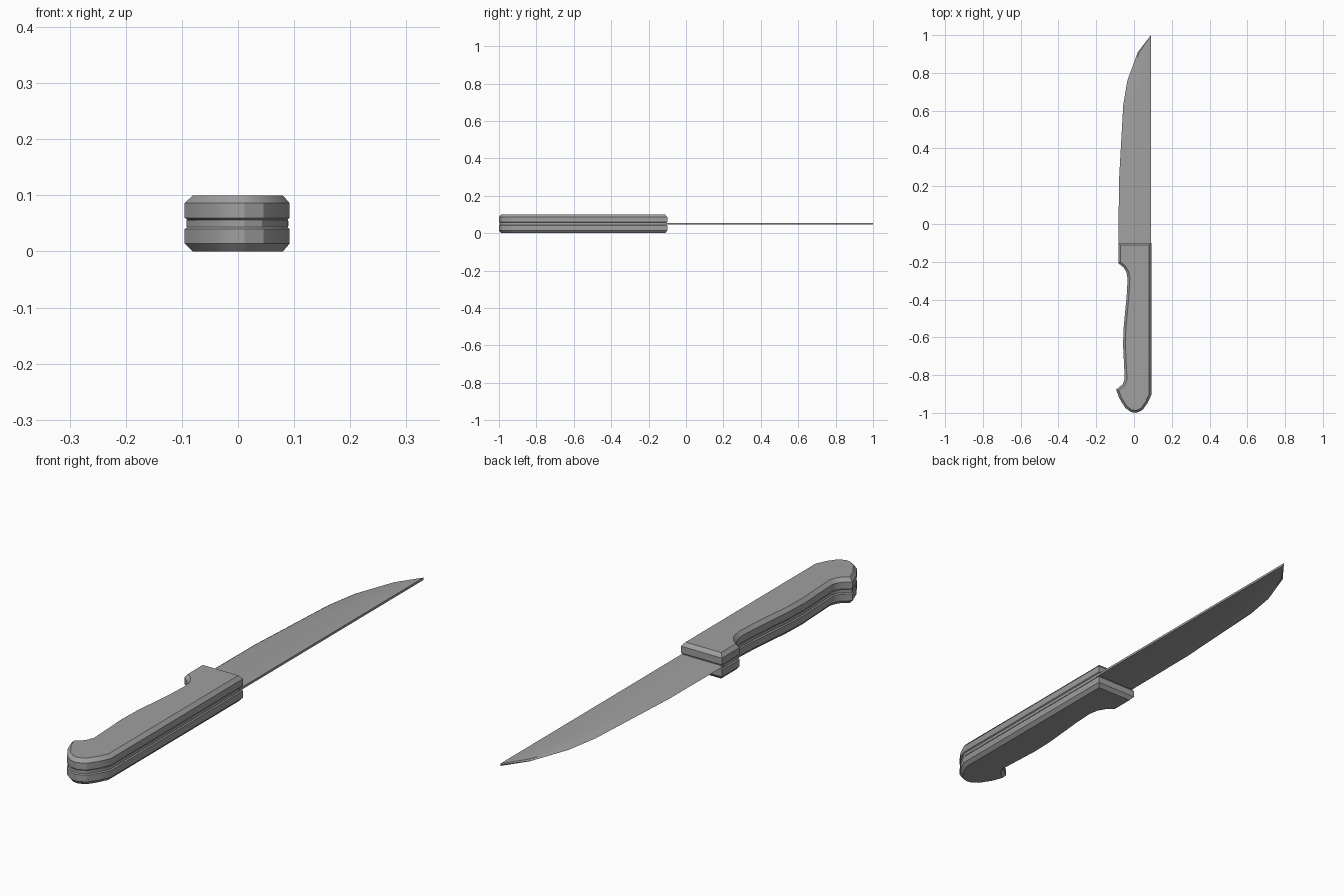
import bpy
import bmesh
import math
from mathutils import Vector

cube = bpy.data.objects.get("Cube")
if cube:
    bpy.data.objects.remove(cube, do_unlink=True)

grey = bpy.data.materials.new("mid grey")
grey.use_nodes = True
colour = (0.35, 0.35, 0.35, 1)
grey.diffuse_color = colour
grey.node_tree.nodes["Principled BSDF"].inputs["Base Color"].default_value = colour


def inset(outline, distance):
    """Shrink a counter-clockwise outline with mitred corners."""
    result = []
    for i, point in enumerate(outline):
        p = Vector(point)
        a = (p - Vector(outline[i - 1])).normalized()
        b = (Vector(outline[(i + 1) % len(outline)]) - p).normalized()
        na, nb = Vector((-a.y, a.x)), Vector((-b.y, b.x))
        result.append(tuple(p + (na + nb) * distance / (1 + na.dot(nb))))
    return result


def loft(name, layers):
    """Join stacked (height, outline) layers into a closed solid."""
    bm = bmesh.new()
    rings = [[bm.verts.new((x, y, z)) for x, y in outline] for z, outline in layers]
    count = len(rings[0])
    bm.faces.new(rings[0][::-1])
    bm.faces.new(rings[-1])
    for low, high in zip(rings, rings[1:]):
        for i in range(count):
            j = (i + 1) % count
            bm.faces.new((low[i], low[j], high[j], high[i]))
    bmesh.ops.recalc_face_normals(bm, faces=bm.faces)
    mesh = bpy.data.meshes.new(name)
    bm.to_mesh(mesh)
    bm.free()
    mesh.materials.append(grey)
    obj = bpy.data.objects.new(name, mesh)
    bpy.context.collection.objects.link(obj)
    bpy.ops.object.select_all(action="DESELECT")
    obj.select_set(True)
    bpy.context.view_layer.objects.active = obj
    bpy.ops.object.shade_smooth_by_angle(angle=math.radians(30))
    return obj


# Handle outline: guard end, finger notch, grip, hooked rounded butt
handle = [
    (0.092, -0.1), (-0.083, -0.1), (-0.083, -0.207), (-0.055, -0.23),
    (-0.04, -0.255), (-0.034, -0.29), (-0.038, -0.37), (-0.055, -0.55),
    (-0.058, -0.64), (-0.049, -0.82), (-0.06, -0.848), (-0.095, -0.877),
    (-0.077, -0.925), (-0.045, -0.975), (-0.015, -0.996), (0.012, -1),
    (0.045, -0.985), (0.07, -0.95), (0.092, -0.905),
]

# Two bevelled scales, mirrored about the tang
slab = [(0.005, 0.006), (0.01, 0), (0.036, 0), (0.05, 0.012)]
for name, side in (("upper_handle_scale", 1), ("lower_handle_scale", -1)):
    loft(name, [(0.05 + side * h, inset(handle, d)) for h, d in slab])

# Tang between the scales
core = inset(handle, 0.003)
loft("tang", [(0.044, core), (0.056, core)])

# Blade with a straight spine and a ground cutting edge
edge = [(0.02, 0.91), (-0.035, 0.76), (-0.057, 0.63), (-0.08, 0.22), (-0.082, -0.12)]
spine_end, tip = (0.09, -0.12), (0.09, 1)
outer = [spine_end, tip] + edge
inner = [spine_end, tip] + [(x + 0.008, y) for x, y in edge]
loft("blade", [(0.0455, inner), (0.05, outer), (0.0545, inner)])
